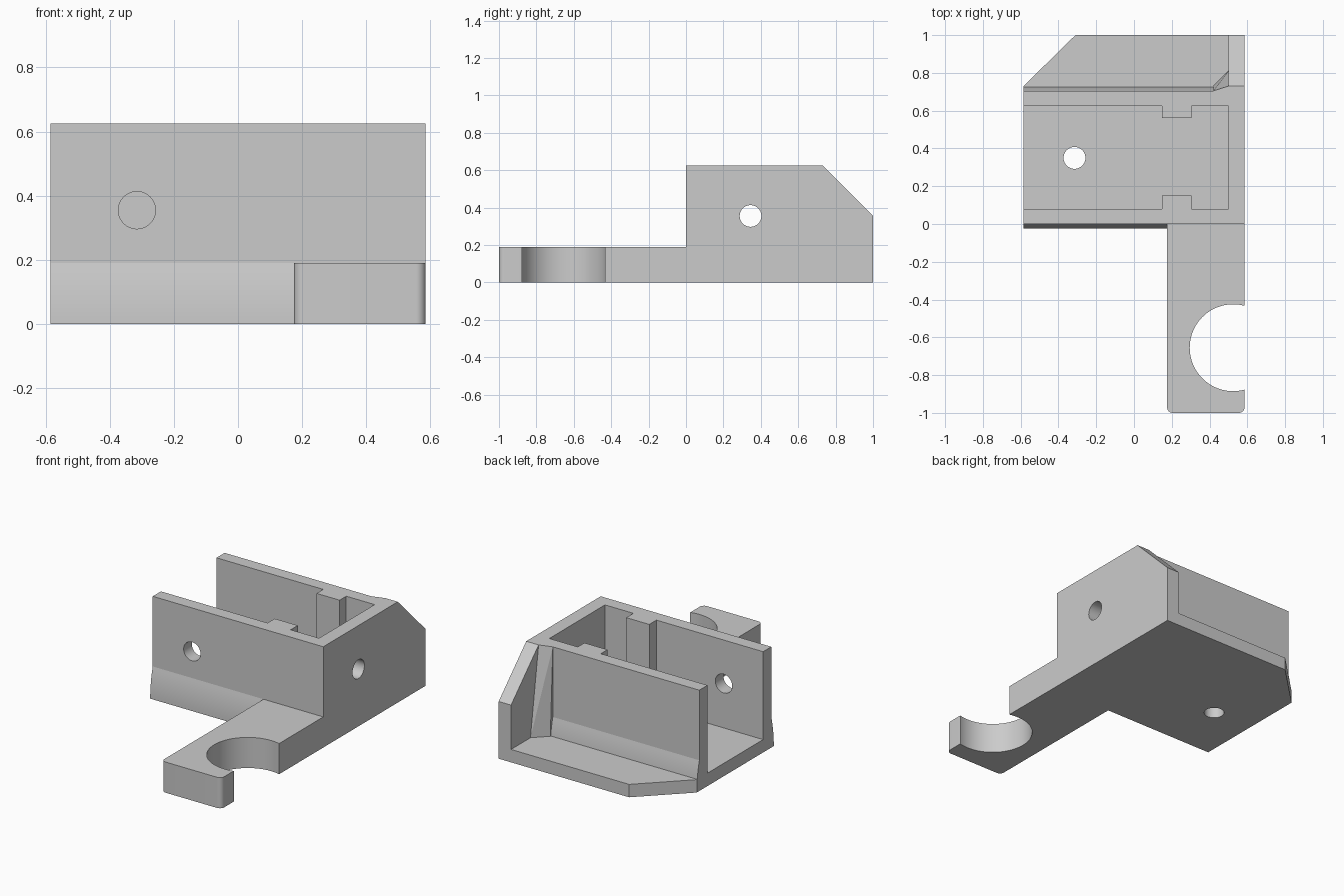
import bpy, bmesh, math
from mathutils import Matrix, Vector

if "Cube" in bpy.data.objects:
    bpy.data.objects.remove(bpy.data.objects["Cube"])

grey = bpy.data.materials.new("plain grey")
grey.use_nodes = True
grey.diffuse_color = (0.6, 0.6, 0.6, 1)
grey.node_tree.nodes["Principled BSDF"].inputs["Base Color"].default_value = (0.6, 0.6, 0.6, 1)

HALF, WALL, TOP, FLOOR, ARM_TOP = 0.585, 0.08, 0.625, 0.08, 0.19
INNER = 0.5          # inside face of the end plate


def add(name, bm):
    bmesh.ops.recalc_face_normals(bm, faces=bm.faces)
    mesh = bpy.data.meshes.new(name)
    bm.to_mesh(mesh)
    bm.free()
    ob = bpy.data.objects.new(name, mesh)
    ob.data.materials.append(grey)
    bpy.context.collection.objects.link(ob)
    return ob


def prism(name, outline, lo, hi, axis="z"):
    """Extrude an outline: (x, y) along z, or (y, z) along x."""
    bm = bmesh.new()
    place = (lambda a, b: (a, b, lo)) if axis == "z" else (lambda a, b: (lo, a, b))
    face = bm.faces.new([bm.verts.new(place(a, b)) for a, b in outline])
    step = Vector((0, 0, hi - lo)) if axis == "z" else Vector((hi - lo, 0, 0))
    out = bmesh.ops.extrude_face_region(bm, geom=[face])
    bmesh.ops.translate(bm, vec=step, verts=[v for v in out["geom"] if isinstance(v, bmesh.types.BMVert)])
    return add(name, bm)


def rect(x0, x1, y0, y1):
    return [(x0, y0), (x1, y0), (x1, y1), (x0, y1)]


def cylinder(name, centre, radius, length, turn=Matrix(), segments=64):
    bm = bmesh.new()
    bmesh.ops.create_cone(bm, cap_ends=True, segments=segments, radius1=radius, radius2=radius,
                          depth=length, matrix=Matrix.Translation(centre) @ turn)
    return add(name, bm)


def combine(target, other, operation):
    mod = target.modifiers.new(operation, "BOOLEAN")
    mod.operation, mod.object, mod.solver = operation, other, "EXACT"
    bpy.context.view_layer.objects.active = target
    bpy.ops.object.modifier_apply(modifier=mod.name)
    bpy.data.objects.remove(other)


# channel: two walls with bulged feet joined by the floor
steps = 8
foot = [(0.025 * (1 - (i / steps) ** 2), ARM_TOP * i / steps) for i in range(steps + 1)]
outer_back = 0.705
outline = [(outer_back + d, z) for d, z in foot]
outline += [(outer_back, TOP), (0.625, TOP), (0.625, FLOOR), (WALL, FLOOR), (WALL, TOP), (0, TOP)]
outline += [(-d, z) for d, z in reversed(foot)]
bracket = prism("bracket", outline, -HALF, INNER + 0.02, "x")

# end plate with sloped rear corner
end_plate = prism("end_plate", [(0, 0), (1, 0), (1, 0.355), (0.73, TOP), (0, TOP)], INNER, HALF, "x")

# rear shelf with cut corner
shelf = prism("rear_shelf", [(-HALF, 0.66), (HALF, 0.66), (HALF, 1), (-0.31, 1), (-HALF, 0.73)], 0, FLOOR)

# guide ribs inside the channel
ribs = [prism("guide_rib", rect(0.147, 0.305, y0, y1), 0.04, TOP) for y0, y1 in ((0.04, 0.15), (0.56, 0.66))]

# corner gusset between rear wall and end plate
bm = bmesh.new()
for x, y, z in ((0.42, outer_back, TOP), (INNER, 0.73, TOP), (INNER, outer_back, TOP), (INNER, 0.81, FLOOR),
                (0.42, 0.73, FLOOR), (0.42, outer_back, ARM_TOP), (0.42, outer_back, FLOOR),
                (INNER, outer_back, FLOOR)):
    bm.verts.new((x, y, z))
bmesh.ops.convex_hull(bm, input=bm.verts)
gusset = add("gusset", bm)

# arm with rounded tip corners
r = 0.03
arm_outline = [(HALF, 0.05), (0.175, 0.05)]
for cx, start in ((0.175 + r, math.pi), (HALF - r, 1.5 * math.pi)):
    for i in range(13):
        a = start + i / 12 * math.pi / 2
        arm_outline.append((cx + r * math.cos(a), -1 + r + r * math.sin(a)))
arm = prism("arm", arm_outline, 0, ARM_TOP)
combine(arm, cylinder("clip_cutter", (0.525, -0.655, 0.1), 0.23, 1, segments=96), "DIFFERENCE")

for part in [end_plate, shelf, *ribs, gusset, arm]:
    combine(bracket, part, "UNION")

# holes through the front wall, end plate and floor
quarter = math.pi / 2
for centre, turn in (((-0.315, 0, 0.355), Matrix.Rotation(quarter, 4, "X")),
                     ((HALF, 0.345, 0.355), Matrix.Rotation(quarter, 4, "Y")),
                     ((-0.315, 0.35, 0), Matrix())):
    combine(bracket, cylinder("hole_cutter", centre, 0.058, 0.4, turn), "DIFFERENCE")

# tidy flat faces, then smooth only the curved ones
bm = bmesh.new()
bm.from_mesh(bracket.data)
bmesh.ops.remove_doubles(bm, verts=bm.verts, dist=0.0001)
bmesh.ops.dissolve_limit(bm, angle_limit=0.005, verts=bm.verts, edges=bm.edges)
bm.to_mesh(bracket.data)
bm.free()
bpy.ops.object.select_all(action="DESELECT")
bracket.select_set(True)
bpy.context.view_layer.objects.active = bracket
bpy.ops.object.shade_smooth_by_angle(angle=math.radians(10))
